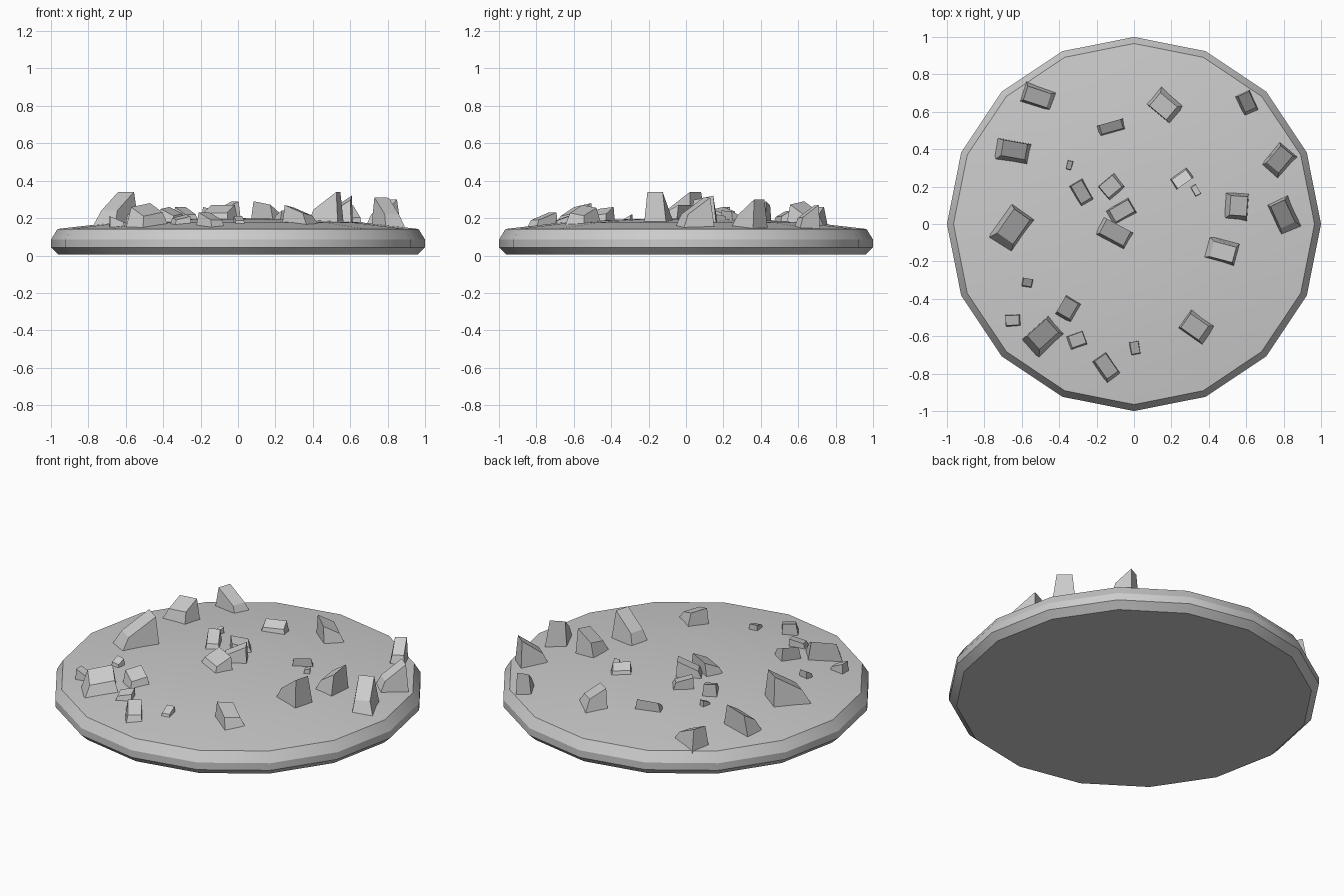
import bpy, bmesh
from math import radians, cos, sin, pi
from mathutils import Vector, Matrix

if "Cube" in bpy.data.objects:
    bpy.data.objects.remove(bpy.data.objects["Cube"])


def finish(bm, name):
    bmesh.ops.recalc_face_normals(bm, faces=bm.faces)
    me = bpy.data.meshes.new(name)
    bm.to_mesh(me)
    bm.free()
    ob = bpy.data.objects.new(name, me)
    bpy.context.collection.objects.link(ob)
    return ob


# Domed biscuit disc: 16-sided rings, pole on top, flat underneath
SIDES = 16
profile = [(.96, .005), (1, .043), (1, .085), (.965, .142), (.66, .177), (.33, .194)]
bm = bmesh.new()
rings = [[bm.verts.new((r * cos(2 * pi * i / SIDES), r * sin(2 * pi * i / SIDES), z))
          for i in range(SIDES)] for r, z in profile]
for a, b in zip(rings, rings[1:]):
    for i in range(SIDES):
        j = (i + 1) % SIDES
        bm.faces.new((a[i], a[j], b[j], b[i]))
bm.faces.new(rings[0][::-1])
pole = bm.verts.new((0, 0, .2))
for i in range(SIDES):
    bm.faces.new((rings[-1][i], rings[-1][(i + 1) % SIDES], pole))
disc = finish(bm, "biscuit_disc")
disc.location.z = -.005 + .005
bpy.context.view_layer.objects.active = disc
disc.select_set(True)
bpy.ops.object.shade_smooth_by_angle(angle=radians(28))


def chunk(name, x, y, length, width, angle, top, lean, taper):
    """Tapered block sunk in the disc; its top slants up towards `lean`."""
    bm = bmesh.new()
    bmesh.ops.create_cube(bm, size=1)
    rot = Matrix.Rotation(radians(angle), 3, 'Z')
    d = Vector((cos(radians(lean)), sin(radians(lean)), 0))
    reach = min(length, width) * .5
    surface = .2 - .06 * (x * x + y * y)
    for v in bm.verts:
        upper = v.co.z > 0
        p = rot @ Vector((v.co.x * length, v.co.y * width, 0))
        if upper:
            p = p * taper
            t = max(-1, min(1, p.dot(d) / (reach * taper)))
            p += d * reach * .3
            p.z = top - (top - surface) * .3 * (1 - t)
        else:
            p.z = surface - .05
        v.co = p + Vector((x, y, 0))
    return finish(bm, name)


# x, y, length, width, angle, top height, lean direction
large = [
    (-.50, .68, .20, .12, -18, .26, 180),
    (-.65, .38, .20, .13, -10, .29, 60),
    (.175, .64, .18, .14, -40, .29, 210),
    (.77, .33, .18, .13, 50, .30, 60),
    (.54, .09, .16, .14, 86, .32, 20),
    (.81, .04, .20, .13, -65, .31, 140),
    (-.66, -.03, .24, .16, 55, .34, 45),
    (.46, -.14, .19, .13, -15, .34, 330),
    (-.48, -.61, .21, .15, 42, .28, 110),
    (.345, -.55, .18, .14, -35, .27, 180),
]
medium = [
    (-.12, .51, .165, .07, 16, .24, 100),
    (.605, .64, .13, .09, -65, .27, 90),
    (.25, .25, .13, .08, 35, .24, 300),
    (-.275, .16, .15, .09, -60, .26, 120),
    (-.11, .20, .13, .11, 40, .26, 180),
    (-.075, .06, .16, .10, 30, .29, 45),
    (-.11, -.06, .20, .12, -28, .27, 60),
    (-.345, -.46, .13, .11, 60, .26, 130),
    (-.31, -.63, .11, .09, 20, .22, 60),
    (-.145, -.775, .16, .10, -55, .23, 100),
]
crumbs = [
    (.325, .18, .07, .04, -60, .22, 0),
    (-.57, -.32, .065, .055, -10, .22, 90),
    (-.64, -.515, .095, .07, 3, .21, 180),
    (.005, -.67, .085, .06, 100, .21, 90),
    (-.345, .31, .06, .035, 75, .22, 90),
]
for group, taper in (("large_chunk", .65), ("chunk", .72), ("crumb", .75)):
    rows = {"large_chunk": large, "chunk": medium, "crumb": crumbs}[group]
    for n, row in enumerate(rows, 1):
        chunk(f"{group}_{n}", *row, taper)
